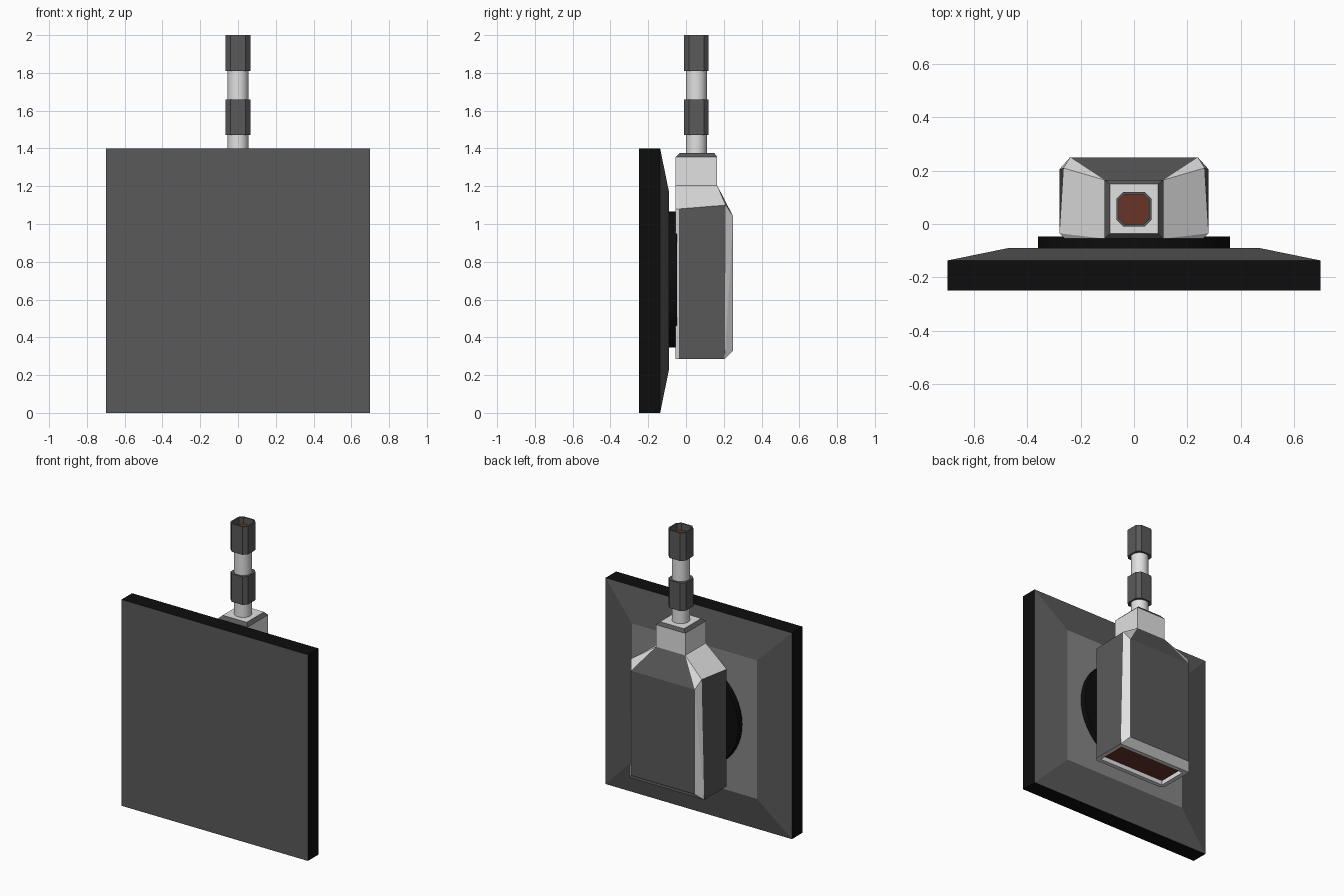
import bpy, bmesh, math
from mathutils import Matrix

cube = bpy.data.objects.get("Cube")
if cube:
    bpy.data.objects.remove(cube, do_unlink=True)


def material(name, rgb):
    m = bpy.data.materials.new(name)
    m.use_nodes = True
    m.diffuse_color = (*rgb, 1)
    m.node_tree.nodes["Principled BSDF"].inputs["Base Color"].default_value = (*rgb, 1)
    return m


MATS = [
    material("dark_grey", (0.10, 0.10, 0.10)),
    material("light_grey", (0.75, 0.75, 0.75)),
    material("mid_grey", (0.24, 0.24, 0.24)),
    material("black", (0.004, 0.004, 0.004)),
    material("rust_brown", (0.14, 0.034, 0.022)),
]
DARK, LIGHT, MID, BLACK, BROWN = range(5)


def finish(bm, name, rule=None):
    """Colour the faces by a rule and turn the mesh into an object."""
    bm.normal_update()
    if rule:
        for f in bm.faces:
            f.material_index = rule(f.normal, f.calc_center_median())
    mesh = bpy.data.meshes.new(name)
    for m in MATS:
        mesh.materials.append(m)
    obj = bpy.data.objects.new(name, mesh)
    bpy.context.collection.objects.link(obj)
    bm.to_mesh(mesh)
    bm.free()
    return obj


def mirrored_hull(points):
    """Convex solid from points given for one side, mirrored in x."""
    bm = bmesh.new()
    for x, y, z in points:
        for s in (-1, 1):
            bm.verts.new((s * x, y, z))
    bmesh.ops.convex_hull(bm, input=bm.verts[:])
    bmesh.ops.dissolve_limit(bm, angle_limit=math.radians(4),
                             verts=bm.verts[:], edges=bm.edges[:])
    bmesh.ops.recalc_face_normals(bm, faces=bm.faces[:])
    return bm


def recess(bm, face, rim, depth):
    """Sink a brown-floored pocket into a face, leaving a rim."""
    bmesh.ops.inset_individual(bm, faces=[face], thickness=rim, use_even_offset=True)
    wall_index = face.material_index
    shift = -face.normal.copy() * depth
    out = bmesh.ops.extrude_face_region(bm, geom=[face])["geom"]
    floor = [g for g in out if isinstance(g, bmesh.types.BMFace)]
    bmesh.ops.translate(bm, vec=shift, verts=floor[0].verts[:])
    for e in floor[0].edges:
        for f in e.link_faces:
            f.material_index = wall_index
    floor[0].material_index = BROWN
    if face.is_valid:
        bm.faces.remove(face)


def cylinder(name, radius, depth, location, rotation, index):
    bm = bmesh.new()
    bmesh.ops.create_cone(bm, cap_ends=True, segments=48, radius1=radius, radius2=radius,
                          depth=depth, matrix=Matrix.Translation(location) @ rotation)
    obj = finish(bm, name, lambda n, c: index)
    bpy.ops.object.select_all(action="DESELECT")
    obj.select_set(True)
    bpy.context.view_layer.objects.active = obj
    bpy.ops.object.shade_smooth_by_angle()
    return obj


# Square panel with a shallow bevelled back
panel = mirrored_hull(
    [(0.70, y, z) for y in (-0.25, -0.137) for z in (0, 1.40)]
    + [(0.47, -0.09, z) for z in (0.23, 1.17)])
finish(panel, "panel",
       lambda n, c: MID if n.y > 0.999 else DARK if abs(n.y) > 0.5 else BLACK)

# Round mount between panel and housing
cylinder("round_mount", 0.36, 0.05, (0, -0.072, 0.705),
         Matrix.Rotation(math.pi / 2, 4, "X"), BLACK)

# Housing with light chamfers, dark main faces and sloped shoulders
housing = mirrored_hull([
    (0.26, -0.055, 0.285), (0.28, -0.035, 0.285), (0.28, 0.205, 0.285),
    (0.24, 0.25, 0.33), (0.24, 0.25, 1.04),
    (0.26, -0.055, 1.08), (0.28, -0.035, 1.08), (0.265, 0.21, 1.10),
    (0.11, -0.055, 1.205), (0.11, 0.165, 1.205)])


def housing_colour(n, c):
    if abs(n.x) > 0.95 or abs(n.y) > 0.95:
        return DARK
    return DARK if c.z > 1.12 and n.y > abs(n.x) else LIGHT


housing.normal_update()
for f in housing.faces:
    f.material_index = housing_colour(f.normal, f.calc_center_median())
base = min(housing.faces, key=lambda f: f.normal.z)
recess(housing, base, 0.03, 0.03)
finish(housing, "housing")

# Neck block with a dark bevel round its top
neck = mirrored_hull(
    [(0.11, y, z) for y in (-0.055, 0.165) for z in (1.20, 1.355)]
    + [(0.09, y, 1.375) for y in (-0.035, 0.15)])
finish(neck, "neck", lambda n, c: DARK if 0.1 < n.z < 0.95 else LIGHT)

# Stem
STEM_Y = 0.055
cylinder("stem", 0.055, 0.57, (0, STEM_Y, 1.65), Matrix.Identity(4), LIGHT)

# Eight-sided nuts, the upper one open at the top
for name, low, high, is_open in (("lower_nut", 1.47, 1.66, False),
                                 ("upper_nut", 1.81, 2.0, True)):
    nut = mirrored_hull([(x, STEM_Y + s * y, z) for x, y in ((0.065, 0.04), (0.04, 0.065))
                         for s in (-1, 1) for z in (low, high)])
    nut.normal_update()
    if is_open:
        top = max(nut.faces, key=lambda f: f.normal.z)
        recess(nut, top, 0.009, 0.045)
    finish(nut, name)
